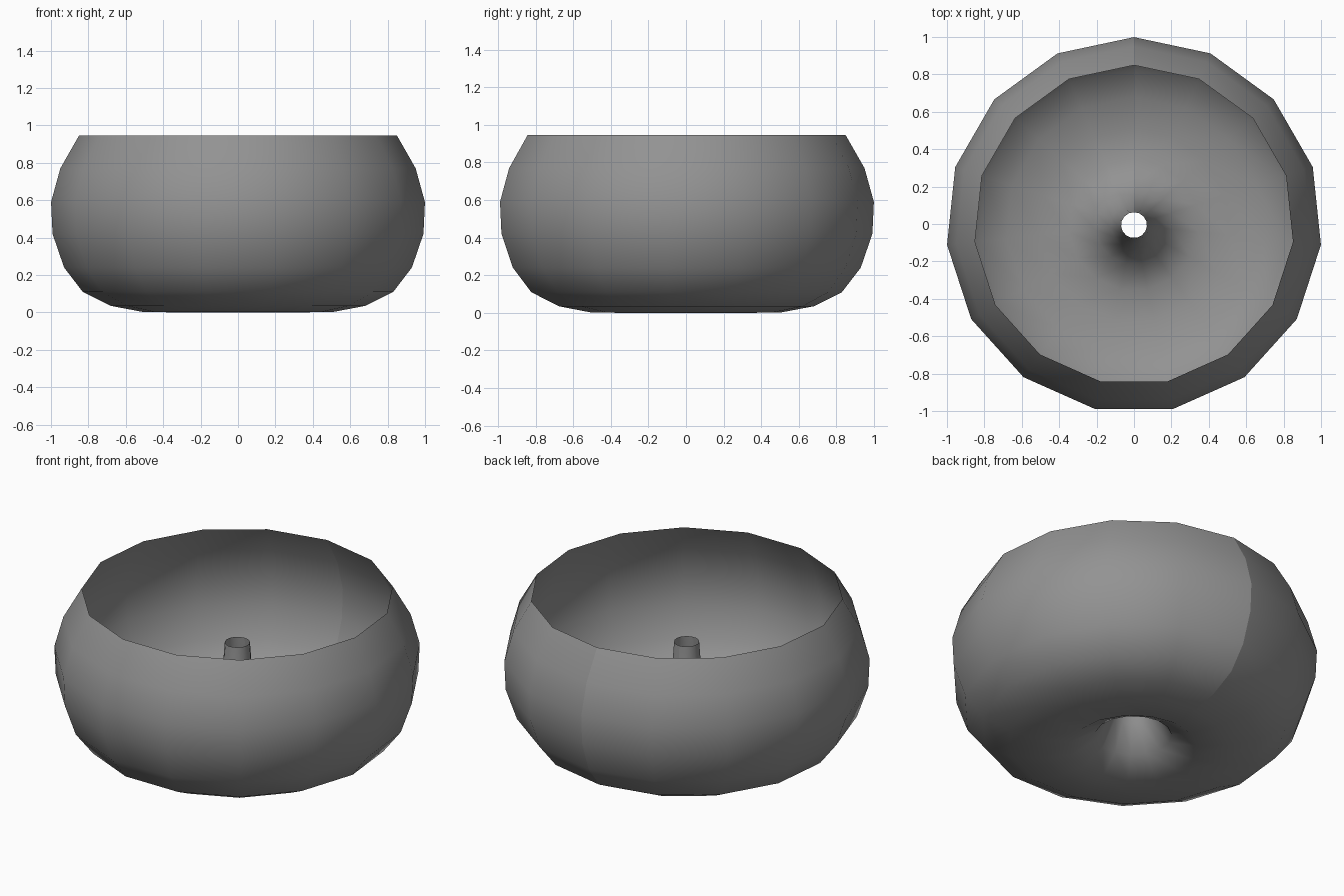
import bpy, bmesh, math

cube = bpy.data.objects.get("Cube")
if cube:
    bpy.data.objects.remove(cube)

SIDES = 15

# Grey metal
metal = bpy.data.materials.new("grey_metal")
metal.use_nodes = True
grey = (0.29, 0.29, 0.29, 1)
metal.diffuse_color = grey
metal.node_tree.nodes["Principled BSDF"].inputs["Base Color"].default_value = grey

# Thin wall profile (radius, height): rim, belly, base ring, centre funnel, open tube
profile = [(0.855, 0.945), (0.955, 0.77), (1.005, 0.59), (0.997, 0.42),
           (0.935, 0.24), (0.835, 0.11), (0.685, 0.035), (0.515, 0.003),
           (0.35, 0.0), (0.21, 0.075), (0.125, 0.22), (0.085, 0.43), (0.069, 0.655)]

# Revolve the profile, leaving an open seam at the back
bm = bmesh.new()
columns = []
for i in range(SIDES + 1):
    a = math.pi / 2 + 2 * math.pi * i / SIDES
    columns.append([bm.verts.new((r * math.cos(a), r * math.sin(a) - 0.006, z))
                    for r, z in profile])
for left, right in zip(columns, columns[1:]):
    for j in range(len(profile) - 1):
        face = bm.faces.new((left[j], left[j + 1], right[j + 1], right[j]))
        face.smooth = True

mesh = bpy.data.meshes.new("ring_pan")
bm.to_mesh(mesh)
bm.free()
mesh.materials.append(metal)
pan = bpy.data.objects.new("ring_pan", mesh)
bpy.context.collection.objects.link(pan)
